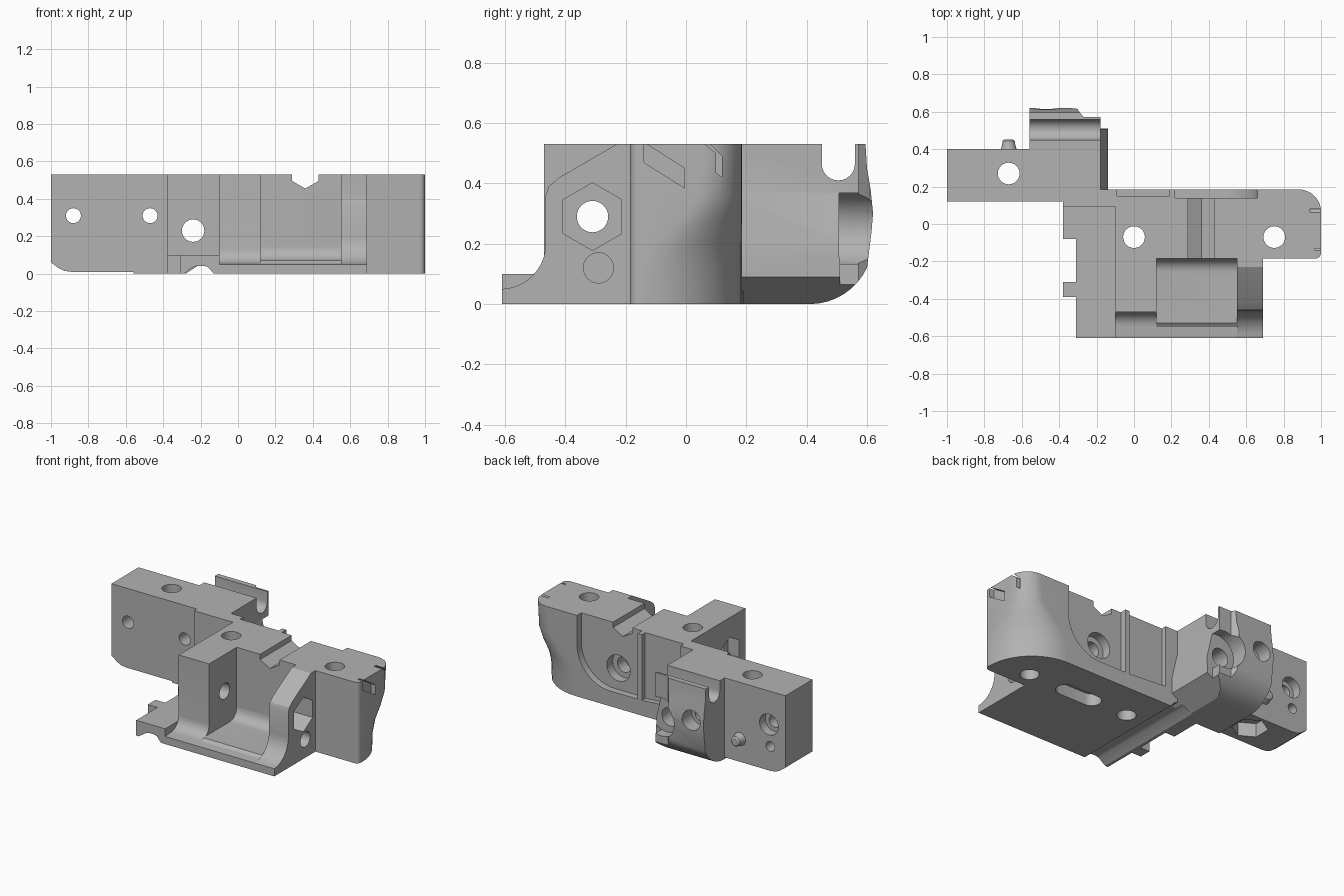
import bpy, bmesh, math
from mathutils import Vector

cube = bpy.data.objects.get("Cube")
if cube:
    bpy.data.objects.remove(cube, do_unlink=True)

grey = bpy.data.materials.new("plain grey")
grey.use_nodes = True
COL = (0.45, 0.45, 0.45, 1)
grey.diffuse_color = COL
grey.node_tree.nodes["Principled BSDF"].inputs["Base Color"].default_value = COL


def place(axis, p, t):
    """2D profile point plus depth along an axis."""
    a, b = p
    return {"x": (t, a, b), "y": (a, t, b), "z": (a, b, t)}[axis]


def loft(name, axis, levels):
    """Solid through matching outlines, each given as (depth, points)."""
    bm = bmesh.new()
    rings = [[bm.verts.new(place(axis, p, t)) for p in pts] for t, pts in levels]
    n = len(rings[0])
    for lo, hi in zip(rings, rings[1:]):
        for i in range(n):
            j = (i + 1) % n
            bm.faces.new((lo[i], lo[j], hi[j], hi[i]))
    bm.faces.new(rings[0])
    bm.faces.new(rings[-1])
    bmesh.ops.recalc_face_normals(bm, faces=bm.faces)
    me = bpy.data.meshes.new(name)
    bm.to_mesh(me)
    bm.free()
    me.materials.append(grey)
    ob = bpy.data.objects.new(name, me)
    bpy.context.collection.objects.link(ob)
    return ob


def prism(name, axis, pts, lo, hi):
    return loft(name, axis, [(lo, pts), (hi, pts)])


def arc(cx, cy, r, a0, a1, n=12):
    return [(cx + r * math.cos(math.radians(a0 + (a1 - a0) * i / n)),
             cy + r * math.sin(math.radians(a0 + (a1 - a0) * i / n))) for i in range(n + 1)]


def rect(x0, y0, x1, y1):
    return [(x0, y0), (x1, y0), (x1, y1), (x0, y1)]


def apply_bools(ob, others, op):
    for c in others:
        m = ob.modifiers.new("bool", "BOOLEAN")
        m.operation, m.object, m.solver = op, c, "EXACT"
    dg = bpy.context.evaluated_depsgraph_get()
    me = bpy.data.meshes.new_from_object(ob.evaluated_get(dg))
    ob.modifiers.clear()
    ob.data = me


cutters = []


def cut(axis, pts, lo, hi):
    c = prism("cutter", axis, pts, lo, hi)
    c.hide_render = True
    cutters.append(c)


def bore(axis, cx, cy, r, lo, hi, sides=32):
    cut(axis, arc(cx, cy, r, 90, 450 - 360 / sides, sides - 1), lo, hi)


TOP = 0.53

# main beam: its rear outer corner gets rounder towards the bottom
def beam_outline(r):
    return ([(-0.1, -0.185)] + arc(0.97, -0.155, 0.03, -90, 0, 4)
            + arc(1 - r, 0.185 - r, r, 0, 90) + [(-0.1, 0.185)])


beam = loft("main_beam", "z", [(z, beam_outline(r)) for z, r in
            ((0, 0.33), (0.12, 0.32), (0.2, 0.28), (0.28, 0.2), (0.36, 0.14), (TOP, 0.12))])

# front column, cradle floor and side cheek
lip = [(-0.185, 0), (-0.61, 0), (-0.61, 0.05), (-0.55, 0.055)]
column = prism("front_column", "x",
               lip + arc(-0.55, 0.135, 0.08, -80, 0, 6) + [(-0.47, TOP), (-0.185, TOP)], -0.1, 0.12)
floor = prism("cradle_floor", "x",
              lip + [(-0.53, 0.07)] + arc(-0.255, 0.14, 0.07, -90, 0, 6), 0.12, 0.55)
cheek = prism("side_cheek", "x",
              lip[:3] + arc(-0.615, 0.2, 0.15, -88, 0, 10)
              + [(-0.465, 0.36), (-0.455, 0.39), (-0.42, 0.42), (-0.23, TOP), (-0.185, TOP)], 0.55, 0.69)

# toothed side flange
flange = prism("side_flange", "z", [
    (-0.1, 0.09), (-0.38, 0.09), (-0.38, -0.08), (-0.31, -0.08), (-0.31, -0.31), (-0.38, -0.31),
    (-0.38, -0.39), (-0.31, -0.39), (-0.31, -0.61), (-0.1, -0.61)], 0, 0.1)

# web joining beam and bar
web = prism("joining_web", "z", [(-0.38, 0.09), (-0.1, 0.09), (-0.1, 0.185), (-0.18, 0.185),
                                 (-0.18, 0.12), (-0.38, 0.12)], 0, TOP)

# side bar with rounded lower corner
bar = prism("side_bar", "y", [(-1, TOP), (-1, 0.06), (-0.96, 0.03), (-0.93, 0.015), (-0.89, 0.01),
                              (-0.56, 0.01), (-0.56, TOP)], 0.12, 0.4)

# rear block: side profile crossed with front profile
block = prism("rear_block", "x",
              [(0.12, TOP), (0.12, 0)] + arc(0.41, 0.21, 0.21, -90, -25, 8)
              + [(0.615, 0.24), (0.62, 0.3), (0.612, 0.38), (0.6, 0.45), (0.595, TOP)], -0.56, -0.1)
section = prism("section_helper", "y", [(-0.7, TOP + 0.1), (-0.7, 0), (-0.28, 0), (-0.14, 0.09),
                                        (-0.14, 0.2), (-0.18, 0.37), (-0.18, TOP + 0.1)], 0, 0.8)
apply_bools(block, [section], "INTERSECT")
bpy.data.objects.remove(section, do_unlink=True)

# small locating pin on the back of the bar
pin = loft("locating_pin", "y", [(y, arc(-0.67, 0.16, r, 0, 345, 23)) for y, r in
           ((0.4, 0.042), (0.42, 0.036), (0.445, 0.032), (0.452, 0.022))])

# vertical bolt holes
for x, y in ((0, -0.07), (0.75, -0.07), (-0.67, 0.27)):
    bore("z", x, y, 0.058, -0.1, 0.7)
bore("z", -0.67, 0.27, 0.11, -0.1, 0.1, 6)
cut("z", arc(0.47, -0.07, 0.06, -90, 90) + arc(0.27, -0.07, 0.06, 90, 270), -0.1, 0.08)

# holes running front to back, with counterbores
bore("y", -0.88, 0.31, 0.04, 0, 0.5)
bore("y", -0.88, 0.31, 0.068, 0.34, 0.5)
bore("y", -0.47, 0.31, 0.04, 0, 0.7)
bore("y", -0.47, 0.31, 0.065, 0.52, 0.7)
bore("y", -0.89, 0.17, 0.032, 0.3, 0.5)
bore("y", -0.24, 0.23, 0.06, 0, 0.7)
bore("y", -0.22, 0.25, 0.125, 0.507, 0.7)
bore("y", 0.39, 0.24, 0.085, 0.08, 0.3)
bore("y", 0.39, 0.24, 0.05, 0, 0.3)

# cross holes and hexagon nut pockets
bore("x", -0.31, 0.29, 0.052, -0.2, 0.8)
bore("x", -0.31, 0.29, 0.112, 0.4, 0.8, 6)
bore("x", -0.31, 0.29, 0.112, -0.2, -0.02, 6)
bore("x", -0.29, 0.12, 0.05, 0.4, 0.8)

# top notch, bottom groove, rear slot and rear block steps
cut("y", [(0.29, 0.7), (0.29, 0.495), (0.36, 0.455), (0.43, 0.495), (0.43, 0.7)], -0.3, 0.3)
cut("y", [(-0.3, -0.1), (-0.29, 0), (-0.24, 0.035), (-0.22, 0.042), (-0.18, 0.042),
          (-0.16, 0.035), (-0.13, 0), (-0.13, -0.1)], -0.7, 0.19)
cut("x", [(0.45, 0.7)] + arc(0.505, 0.465, 0.055, 180, 360) + [(0.56, 0.7)], -0.7, -0.05)
cut("z", rect(-0.18, 0.51, 0, 0.8), -0.1, 0.7)
cut("z", [(-0.3, 0.8), (-0.3, 0.61), (-0.27, 0.572), (-0.1, 0.572), (-0.1, 0.8)], -0.1, 0.7)

# shallow pockets on the back of the beam
cut("y", [(0.22, 0.7), (0.22, 0.1)] + arc(0.42, 0.34, 0.24, -90, 0) + [(0.66, 0.7)], 0.14, 0.3)
cut("y", [(-0.09, 0.7), (-0.09, 0.12), (0.19, 0.1), (0.19, 0.7)], 0.15, 0.3)

# slanted grooves in the beam's end
cut("x", [(-0.14, 0.7), (-0.14, 0.47), (-0.005, 0.385), (-0.005, 0.45), (-0.13, 0.53), (-0.13, 0.7)], 0.965, 1.1)
cut("x", [(0.05, 0.54), (0.1, 0.5), (0.1, 0.435), (0.12, 0.42), (0.12, 0.49), (0.07, 0.54)], 0.94, 1.1)

parts = [beam, column, floor, cheek, flange, web, bar, block]


def bounds(ob):
    co = [v.co for v in ob.data.vertices]
    return [(min(c[i] for c in co), max(c[i] for c in co)) for i in range(3)]


for ob in parts:
    box = bounds(ob)
    near = [c for c in cutters
            if all(a[0] < b[1] and b[0] < a[1] for a, b in zip(box, bounds(c)))]
    apply_bools(ob, near, "DIFFERENCE")
for c in cutters:
    bpy.data.objects.remove(c, do_unlink=True)

# smooth curved faces, keep hard edges
bpy.ops.object.select_all(action="DESELECT")
for ob in parts + [pin]:
    ob.select_set(True)
bpy.context.view_layer.objects.active = beam
bpy.ops.object.shade_smooth_by_angle(angle=math.radians(30))
